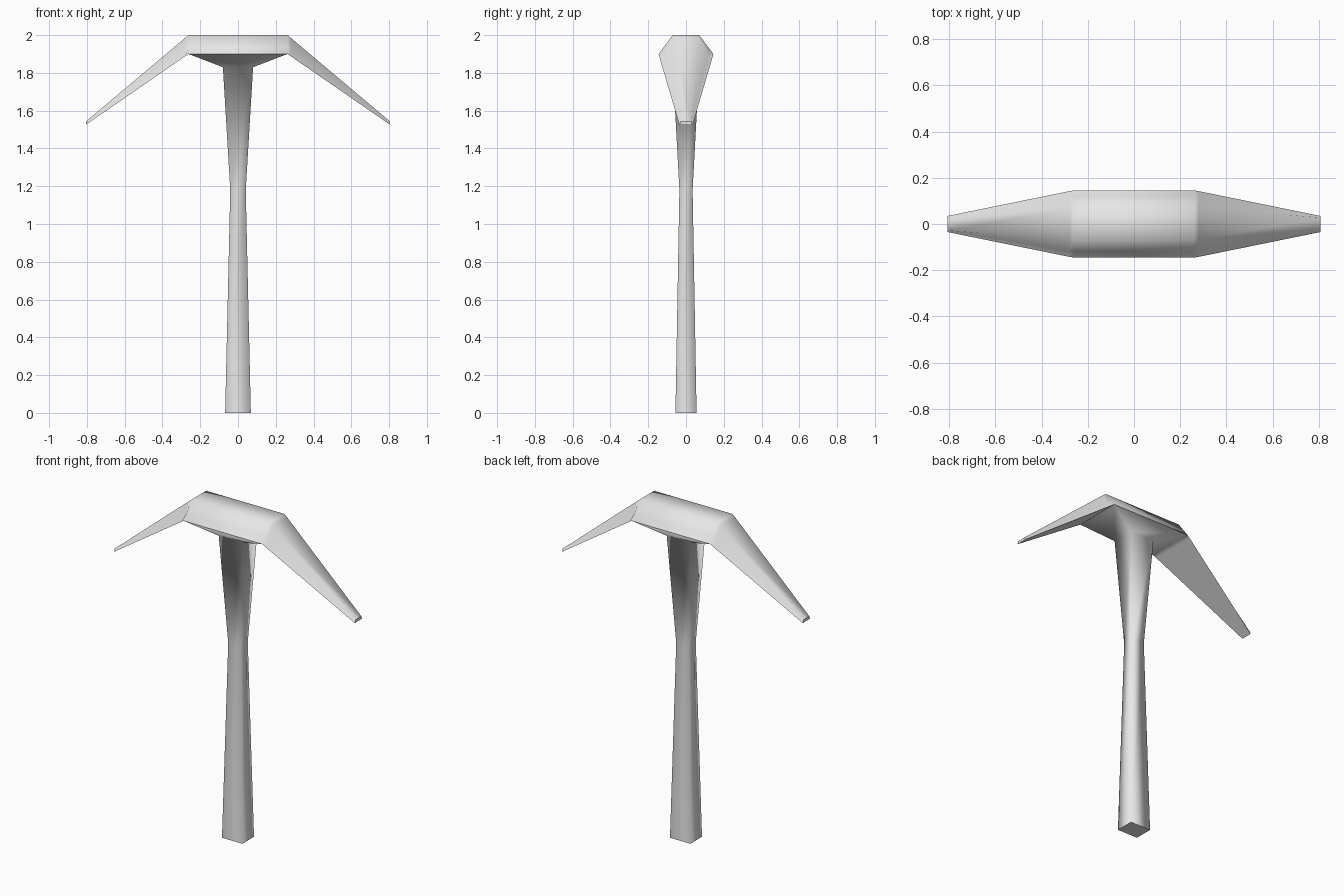
import bpy, bmesh

cube = bpy.data.objects.get("Cube")
if cube:
    bpy.data.objects.remove(cube, do_unlink=True)

grey = bpy.data.materials.new("light_grey")
grey.use_nodes = True
grey.diffuse_color = (0.8, 0.8, 0.8, 1)
grey.node_tree.nodes["Principled BSDF"].inputs["Base Color"].default_value = (0.8, 0.8, 0.8, 1)


def loft(name, rings, cap_start, cap_end, sharp):
    """Skin matching rings of points, smooth apart from edges chosen by sharp."""
    bm = bmesh.new()
    loops = [[bm.verts.new(p) for p in ring] for ring in rings]
    for a, b in zip(loops, loops[1:]):
        for i in range(len(a)):
            j = (i + 1) % len(a)
            bm.faces.new((a[i], a[j], b[j], b[i]))
    if cap_start:
        bm.faces.new(loops[0][::-1])
    if cap_end:
        bm.faces.new(loops[-1])
    bmesh.ops.recalc_face_normals(bm, faces=bm.faces)
    for f in bm.faces:
        f.smooth = True
    for e in bm.edges:
        e.smooth = not sharp(e)
    mesh = bpy.data.meshes.new(name)
    bm.to_mesh(mesh)
    bm.free()
    mesh.materials.append(grey)
    obj = bpy.data.objects.new(name, mesh)
    bpy.context.collection.objects.link(obj)
    return obj


def rectangle(x, y, z):
    return [(-x, -y, z), (x, -y, z), (x, y, z), (-x, y, z)]


# Waisted square handle, flaring into the underside of the head
loft("handle",
     [rectangle(*r) for r in ((0.068, 0.056, 0), (0.041, 0.035, 1.18),
                              (0.08, 0.07, 1.83), (0.262, 0.145, 1.9))],
     True, False,
     lambda e: all(v.co.z < 0.01 for v in e.verts))


def section(x, top, groove, rim):
    """Head cross-section: flat top, sloped sides, groove above a lower rim."""
    half = [top, groove, rim]
    return ([(x, y, z) for y, z in half]
            + [(x, -y, z) for y, z in reversed(half)])


# Head: straight middle block with an arm tapering down at each end
arm = [section(0.262, (0.07, 2.0), (0.118, 1.936), (0.145, 1.9)),
       section(0.28, (0.069, 1.985), (0.119, 1.898), (0.142, 1.888)),
       section(0.806, (0.028, 1.542), (0.03, 1.534), (0.035, 1.525))]
mirrored = [[(-x, y, z) for x, y, z in ring] for ring in reversed(arm)]


def lower_edge(e):
    # Rims and the tip outlines stay crisp
    faces = e.link_faces
    under = [f for f in faces if f.normal.z < -0.3]
    tip = all(abs(v.co.x) > 0.8 for v in e.verts)
    return tip or len(under) == 1


loft("pick_head", mirrored + arm, True, True, lower_edge)
